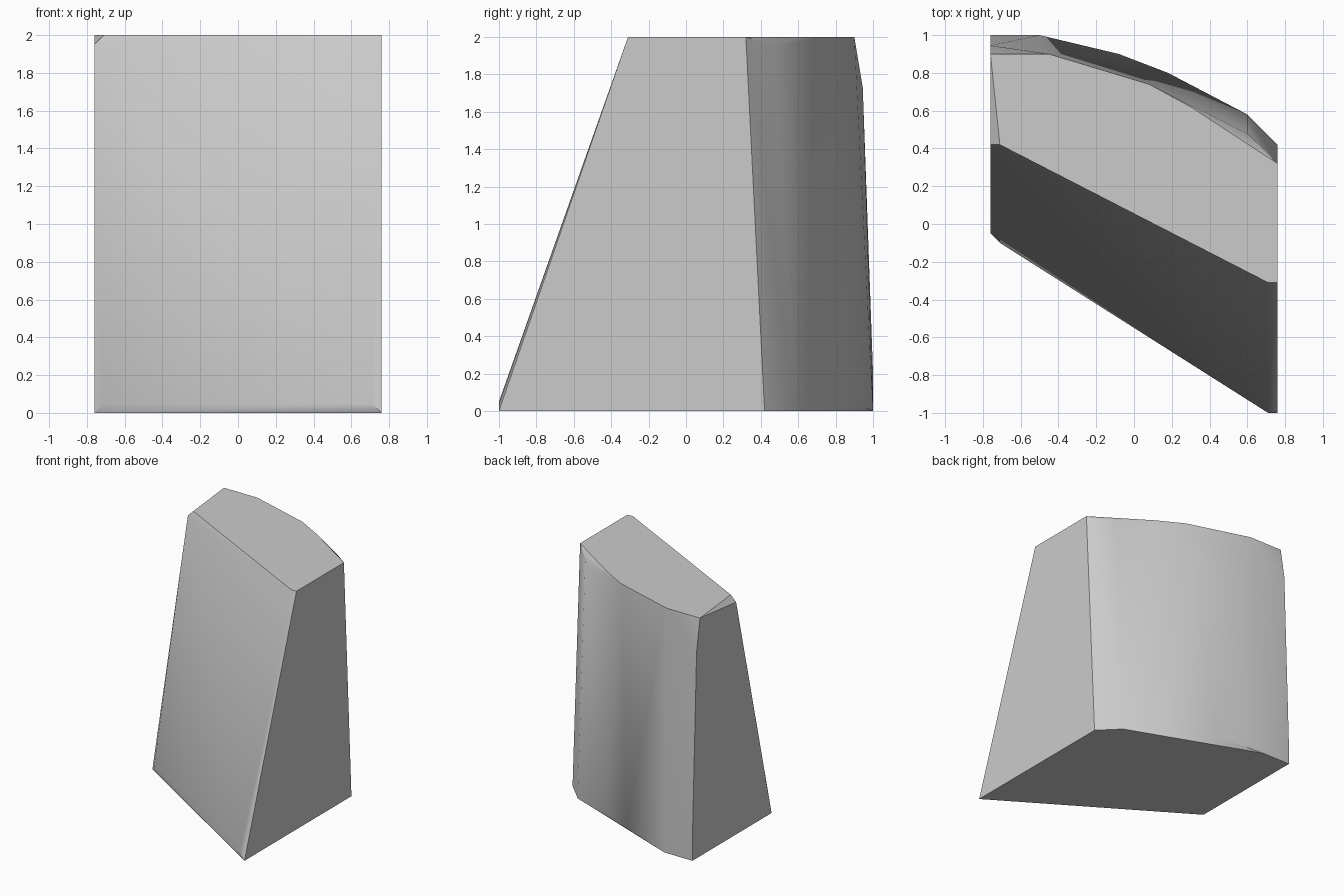
import bpy
import bmesh
import math

cube = bpy.data.objects.get("Cube")
if cube:
    bpy.data.objects.remove(cube, do_unlink=True)

# Plain grey material
grey = bpy.data.materials.new("plain grey")
grey.use_nodes = True
colour = (0.6, 0.6, 0.6, 1)
grey.diffuse_color = colour
grey.node_tree.nodes["Principled BSDF"].inputs["Base Color"].default_value = colour

HALF = 0.76    # half width
INNER = 0.71   # where the corner chamfers start
LIP = 0.05     # chamfer height

# Flat top outline, curved along the back
top = [(-INNER, 0.42), (INNER, -0.31), (HALF, -0.31), (HALF, 0.32),
       (0.3, 0.62), (0.08, 0.74), (-0.45, 0.9), (-HALF, 0.9)]

# Wider bottom outline
bottom = [(-HALF, -0.05), (HALF, -1), (HALF, 0.42),
          (0.6, 0.58), (-0.5, 1), (-HALF, 1)]

# Chamfer corners and bulges of the sides
corners = [(-HALF, 0.42, 2 - LIP), (0.6, 0.48, 2 - LIP),
           (-HALF, 0.945, 1.73), (-HALF, 1, 0.2),
           (-INNER, -0.1, LIP), (INNER, -1, LIP),
           (-0.08, 0.9, LIP), (0.18, 0.8, 0.08)]

# Wrap one convex skin around the outlines
bm = bmesh.new()
for x, y in top:
    bm.verts.new((x, y, 2))
for x, y in bottom:
    bm.verts.new((x, y, 0))
for point in corners:
    bm.verts.new(point)
hull = bmesh.ops.convex_hull(bm, input=bm.verts[:])
unused = {v for v in hull["geom_interior"] + hull["geom_unused"]
          if isinstance(v, bmesh.types.BMVert)}
bmesh.ops.delete(bm, geom=list(unused), context="VERTS")
bmesh.ops.dissolve_limit(bm, angle_limit=math.radians(0.5),
                         verts=bm.verts[:], edges=bm.edges[:])
bmesh.ops.recalc_face_normals(bm, faces=bm.faces[:])

mesh = bpy.data.meshes.new("wedge_block")
bm.to_mesh(mesh)
bm.free()
mesh.materials.append(grey)
block = bpy.data.objects.new("wedge_block", mesh)
bpy.context.collection.objects.link(block)

# Soft back curve, crisp outer edges
bpy.ops.object.select_all(action="DESELECT")
block.select_set(True)
bpy.context.view_layer.objects.active = block
bpy.ops.object.shade_smooth_by_angle(angle=math.radians(30))
